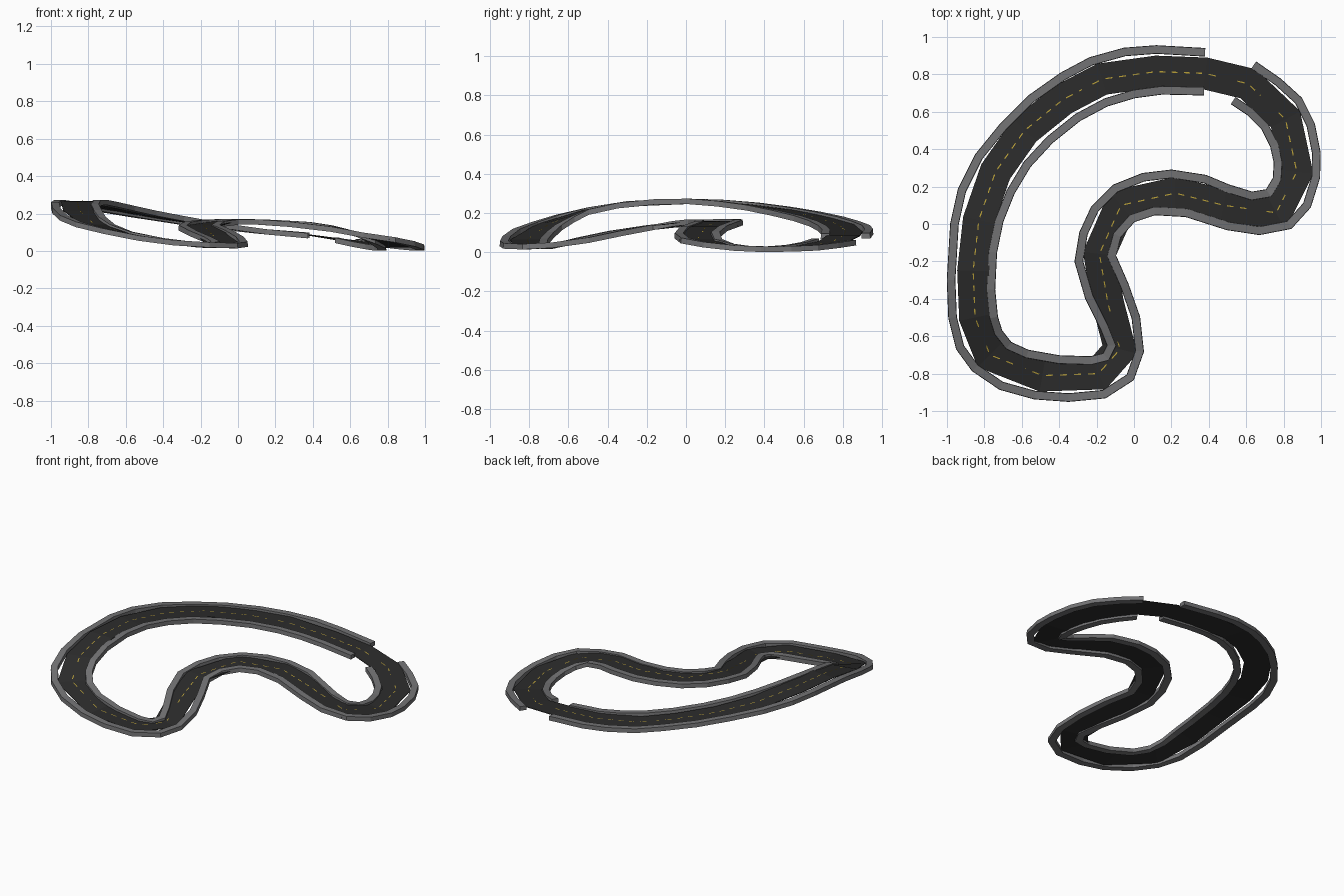
import bpy
from mathutils import Vector

# Road centreline: x, y, height (closed loop, counter-clockwise)
ROAD = [(0.38, 0.805, 0.085), (0.12, 0.815, 0.105), (-0.17, 0.775, 0.14), (-0.38, 0.665, 0.175),
        (-0.585, 0.50, 0.213), (-0.74, 0.28, 0.243), (-0.83, 0.02, 0.265), (-0.86, -0.25, 0.262),
        (-0.85, -0.50, 0.215), (-0.77, -0.70, 0.14), (-0.49, -0.81, 0.062), (-0.19, -0.80, 0.032),
        (-0.075, -0.67, 0.033), (-0.14, -0.42, 0.085), (-0.185, -0.16, 0.135), (-0.07, 0.10, 0.158),
        (0.22, 0.165, 0.155), (0.48, 0.10, 0.128), (0.76, 0.06, 0.062), (0.87, 0.28, 0.02),
        (0.81, 0.56, 0.022), (0.61, 0.75, 0.052)]

# Barrier plans: x, y (open runs, with a gap at the back right)
OUTER = [(0.38, 0.918), (0.12, 0.933), (-0.05, 0.92), (-0.23, 0.87), (-0.38, 0.79), (-0.55, 0.67),
         (-0.70, 0.52), (-0.83, 0.36), (-0.92, 0.18), (-0.96, 0.0), (-0.978, -0.30), (-0.97, -0.50),
         (-0.93, -0.66), (-0.85, -0.77), (-0.71, -0.865), (-0.53, -0.915), (-0.35, -0.928),
         (-0.16, -0.91), (-0.02, -0.82), (0.03, -0.68), (0.01, -0.50), (-0.05, -0.33),
         (-0.12, -0.17), (-0.09, -0.06), (-0.01, 0.03), (0.11, 0.07), (0.28, 0.06), (0.50, -0.01),
         (0.67, -0.036), (0.83, -0.005), (0.925, 0.10), (0.972, 0.25), (0.975, 0.38),
         (0.945, 0.53), (0.88, 0.66), (0.77, 0.76), (0.64, 0.85)]
INNER = [(0.375, 0.71), (0.15, 0.715), (0.0, 0.695), (-0.15, 0.65), (-0.30, 0.57), (-0.45, 0.45),
         (-0.57, 0.32), (-0.66, 0.17), (-0.72, 0.02), (-0.755, -0.15), (-0.765, -0.35),
         (-0.75, -0.50), (-0.725, -0.58), (-0.67, -0.65), (-0.57, -0.695), (-0.40, -0.725),
         (-0.23, -0.73), (-0.15, -0.71), (-0.12, -0.65), (-0.16, -0.55), (-0.24, -0.39),
         (-0.295, -0.20), (-0.27, -0.05), (-0.21, 0.08), (-0.10, 0.19), (0.05, 0.25), (0.20, 0.268),
         (0.38, 0.24), (0.50, 0.19), (0.63, 0.15), (0.72, 0.165), (0.765, 0.24), (0.77, 0.33),
         (0.75, 0.42), (0.70, 0.52), (0.62, 0.60), (0.53, 0.66)]
path = [Vector(p) for p in ROAD]
N = len(path)


def material(name, rgb):
    m = bpy.data.materials.new(name)
    m.diffuse_color = (*rgb, 1)
    return m


asphalt = material("asphalt", (0.025, 0.025, 0.025))
concrete = material("concrete_grey", (0.17, 0.17, 0.175))
paint = material("yellow_paint", (0.50, 0.36, 0.04))


def add(name, verts, faces, mat):
    me = bpy.data.meshes.new(name)
    me.from_pydata(verts, [], faces)
    me.materials.append(mat)
    ob = bpy.data.objects.new(name, me)
    bpy.context.collection.objects.link(ob)


def height(x, y):
    """Road height at the centreline spot nearest to x, y."""
    best = (9, 0)
    for a, b in zip(path, path[1:] + path[:1]):
        d = (b - a).xy
        t = min(1, max(0, (Vector((x, y)) - a.xy).dot(d) / d.length_squared))
        p = a.lerp(b, t)
        best = min(best, ((p.xy - Vector((x, y))).length, p.z))
    return best[1]


def sweep(name, pts, profile, mat, closed):
    """Sweep a (side, up) profile along pts with mitred corners."""
    n, k, verts, faces = len(pts), len(profile), [], []
    for i, p in enumerate(pts):
        a = pts[i - 1] if closed or i else p
        b = pts[(i + 1) % n] if closed or i < n - 1 else p
        d1 = (p - a).xy.normalized() if a != p else (b - p).xy.normalized()
        d2 = (b - p).xy.normalized() if b != p else d1
        t = (d1 + d2).normalized()
        m = 1 / max(0.75, t.dot(d1))
        side = Vector((t.y, -t.x, 0)) * m
        verts += [p + side * s + Vector((0, 0, u)) for s, u in profile]
    for i in range(n if closed else n - 1):
        j = (i + 1) % n
        faces += [(i * k + e, i * k + (e + 1) % k, j * k + (e + 1) % k, j * k + e) for e in range(k)]
    if not closed:
        faces += [tuple(range(k))[::-1], tuple(range((n - 1) * k, n * k))]
    add(name, verts, faces, mat)


# Road deck: thin slab
sweep("road", path, [(-0.085, -0.002), (0.085, -0.002), (0.085, 0.002), (-0.085, 0.002)], asphalt, True)

# Barriers: slightly tapered concrete walls following the road height
wall = [(-0.023, -0.014), (0.023, -0.014), (0.021, 0.014), (-0.021, 0.014)]
for name, plan in (("outer_barrier", OUTER), ("inner_barrier", INNER)):
    pts = [Vector((x, y, height(x, y))) for x, y in plan]
    # even out the heights along the run
    z = [p.z for p in pts]
    for i in range(1, len(pts) - 1):
        pts[i].z = (z[i - 1] + 2 * z[i] + z[i + 1]) / 4
    low = min(p.z for p in pts)
    for p in pts:
        p.z = max(p.z, 0.014) if low < 0.014 else p.z - (low - 0.014) * max(0, 1 - p.z / 0.1)
    sweep(name, pts, wall, concrete, False)

# Centre line: dashes of paint on each straight
verts, faces = [], []
for a, b in zip(path, path[1:] + path[:1]):
    d = b - a
    side = Vector((d.y, -d.x, 0)).normalized() * 0.003
    up = Vector((0, 0, 0.0035))
    count = max(2, round(d.length / 0.07))
    for i in range(count):
        s, e = a + d * ((i + 0.25) / count) + up, a + d * ((i + 0.75) / count) + up
        k = len(verts)
        verts += [s - side, s + side, e + side, e - side]
        faces.append((k, k + 1, k + 2, k + 3))
add("centre_line", verts, faces, paint)
